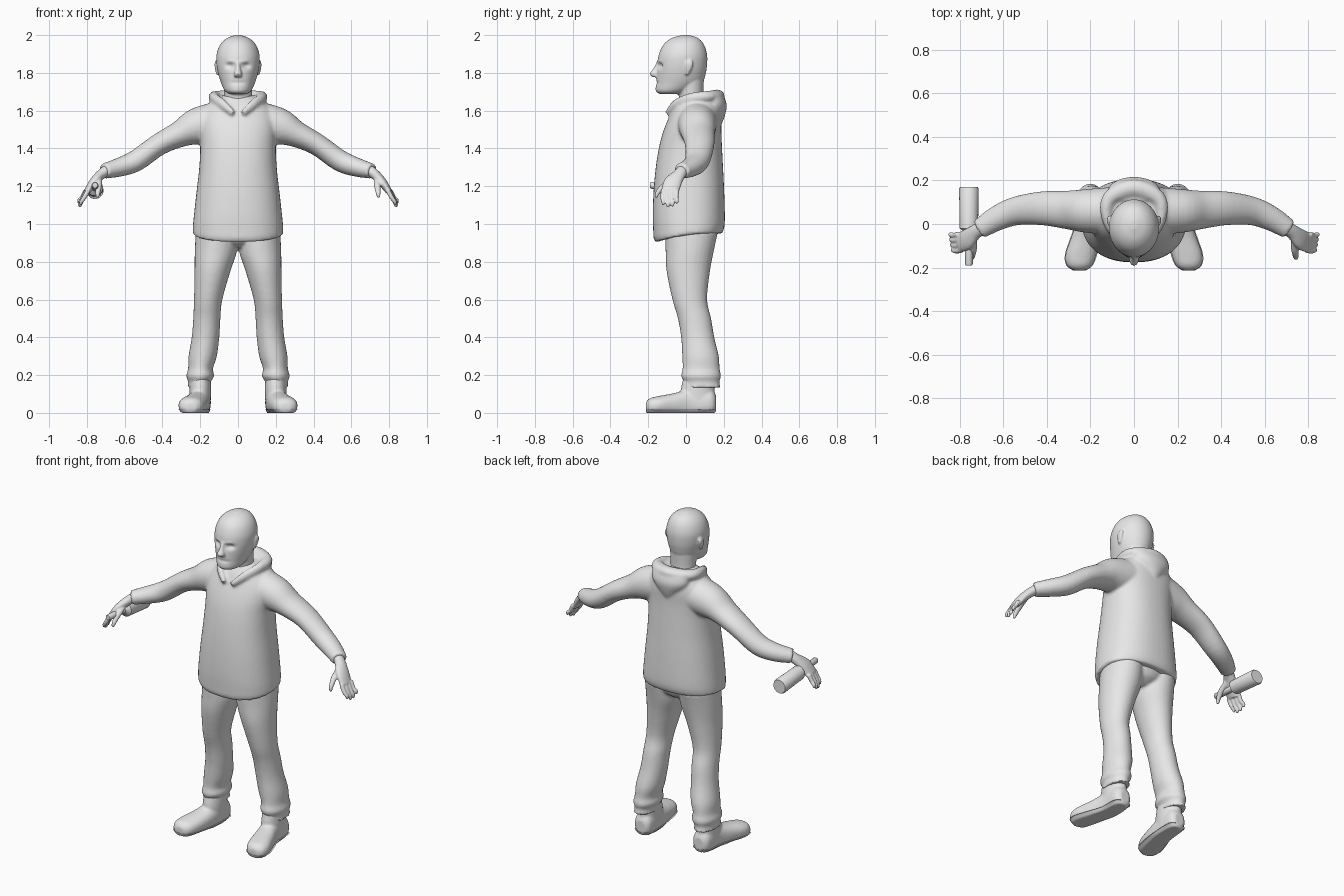
import bpy, bmesh, math
from mathutils import Vector

if "Cube" in bpy.data.objects:
    bpy.data.objects.remove(bpy.data.objects["Cube"])

grey = bpy.data.materials.new("plain grey")
grey.use_nodes = True
grey.diffuse_color = (0.8, 0.8, 0.8, 1)
grey.node_tree.nodes["Principled BSDF"].inputs["Base Color"].default_value = (0.8, 0.8, 0.8, 1)

X, Y, Z = Vector((1, 0, 0)), Vector((0, 1, 0)), Vector((0, 0, 1))


def spline(rows, steps):
    """Catmull-Rom through rows of numbers."""
    rows = [Vector(r) for r in rows]
    out = []
    for i in range(len(rows) - 1):
        p, q = rows[i], rows[i + 1]
        o, r = rows[max(i - 1, 0)], rows[min(i + 2, len(rows) - 1)]
        for k in range(steps):
            t = k / steps
            m, n = (q - o) / 2, (r - p) / 2
            d = q - p
            out.append(p + m * t + (d * 3 - m * 2 - n) * t ** 2 + (m + n - d * 2) * t ** 3)
    return out + [rows[-1]]


def loft(bm, rows, ref=Y, axis=None, side=1, tweak=None, steps=4, n=28, power=2):
    """Skin oval rings (x, y, z, width, depth); depth lies along ref, side=-1 mirrors."""
    rows = spline(rows, steps) if steps > 1 else [Vector(r) for r in rows]
    mid = [Vector(r[:3]) for r in rows]
    rings = []
    for i, row in enumerate(rows):
        t = axis or (mid[min(i + 1, len(mid) - 1)] - mid[max(i - 1, 0)]).normalized()
        v = (ref - t * ref.dot(t)).normalized()
        u = v.cross(t)
        ring = []
        for k in range(n):
            c, s = math.cos(math.tau * k / n), math.sin(math.tau * k / n)
            c, s = (math.copysign(abs(w) ** (2 / power), w) for w in (c, s))
            p = mid[i] + u * row[3] * s + v * row[4] * c
            if tweak:
                tweak(p)
            p.x *= side
            ring.append(bm.verts.new(p))
        rings.append(ring)
    faces = [bm.faces.new(rings[0]), bm.faces.new(rings[-1])]
    for a, b in zip(rings, rings[1:]):
        faces += [bm.faces.new((a[k - 1], a[k], b[k], b[k - 1])) for k in range(n)]
    bmesh.ops.recalc_face_normals(bm, faces=faces)


def finish(name, bm, voxel=None, smooth=4):
    mesh = bpy.data.meshes.new(name)
    bm.to_mesh(mesh)
    bm.free()
    mesh.materials.append(grey)
    mesh.shade_smooth()
    ob = bpy.data.objects.new(name, mesh)
    bpy.context.collection.objects.link(ob)
    if voxel:
        mod = ob.modifiers.new("fuse", "REMESH")
        mod.mode, mod.voxel_size, mod.use_smooth_shade = "VOXEL", voxel, True
        mod = ob.modifiers.new("soften", "SMOOTH")
        mod.factor, mod.iterations = 0.5, smooth
    return ob


# Jacket: torso, sleeves and folded hood fused together
def hem(p):
    if p.z < 0.99:
        p.z -= 0.05 * max(0, -p.y / 0.17)


bm = bmesh.new()
torso = [(.95, .015, .24, .175), (1, .015, .238, .19), (1.15, .015, .222, .188),
         (1.3, .018, .205, .178), (1.42, .025, .2, .165), (1.5, .035, .205, .152),
         (1.57, .05, .2, .138), (1.63, .06, .16, .12), (1.68, .065, .09, .09)]
loft(bm, [(0, y, z, a, b) for z, y, a, b in torso], axis=Z, tweak=hem, n=48, power=2.3)
sleeve = [(.1, .06, 1.54, .11, .11), (.22, .06, 1.515, .098, .1), (.31, .065, 1.475, .07, .088),
          (.42, .072, 1.42, .058, .078), (.54, .06, 1.335, .057, .066),
          (.63, .025, 1.3, .05, .057), (.71, -.025, 1.28, .04, .046)]
for side in (1, -1):
    loft(bm, sleeve, side=side)
half_collar = [(.025, -.1, 1.585, .012, .016), (.085, -.05, 1.635, .02, .026),
               (.125, .03, 1.665, .025, .03), (.11, .12, 1.675, .035, .03)]
collar = half_collar + [(0, .165, 1.68, .04, .032)]
collar += [(-r[0],) + r[1:] for r in reversed(half_collar)]
loft(bm, collar, ref=Z, n=16)
loft(bm, [(0, .165, 1.53, .02, .025), (0, .155, 1.57, .07, .05),
          (0, .15, 1.63, .12, .066), (0, .15, 1.69, .11, .045)], axis=Z)
finish("jacket", bm, 0.009)

# Trousers: two legs joined at the seat, with bunched cuffs
bm = bmesh.new()
leg = [(.115, .03, .96, .108, .14), (.117, .02, .86, .112, .128), (.135, .012, .75, .095, .115),
       (.158, .02, .6, .075, .092), (.165, .045, .5, .072, .088), (.172, .062, .4, .073, .088),
       (.187, .077, .3, .075, .097), (.198, .08, .235, .066, .098), (.2, .08, .195, .074, .106),
       (.204, .083, .165, .06, .094), (.205, .085, .135, .062, .098)]
for side in (1, -1):
    loft(bm, leg, axis=Z, side=side)
loft(bm, [(0, .02, .875, .07, .07), (0, .025, .91, .13, .12), (0, .03, .97, .2, .14)], axis=Z)
finish("trousers", bm, 0.009, 3)


# Shoes with flat soles
def ground(p):
    p.z = max(p.z, 0.008)


def flatten(p):
    p.z = min(max(p.z, 0), 0.018)


shoe = [(.198, .16, .05, .03, .04), (.2, .13, .055, .055, .07), (.203, .03, .05, .056, .078),
        (.222, -.06, .045, .066, .06), (.243, -.14, .04, .071, .05),
        (.25, -.19, .035, .058, .043), (.25, -.213, .03, .028, .025)]
ankle = [(.2, .065, .03, .055, .09), (.2, .062, .12, .057, .09), (.2, .075, .2, .055, .085)]
for side, label in ((1, "left"), (-1, "right")):
    bm = bmesh.new()
    loft(bm, shoe, ref=Z, axis=-Y, side=side, tweak=ground, power=2.3)
    loft(bm, ankle, axis=Z, side=side)
    finish(label + "_shoe", bm, 0.008, 3)
    bm = bmesh.new()
    loft(bm, [(x, y, z, a * 1.04, b) for x, y, z, a, b in shoe],
         ref=Z, axis=-Y, side=side, tweak=flatten, power=2.3)
    finish(label + "_sole", bm)


# Head: skull with eye sockets and mouth line, neck, nose, brow and ears
def face(p):
    if p.y < 0:
        p.y += .02 * math.exp(-((abs(p.x) - .042) / .022) ** 2 - ((p.z - 1.838) / .014) ** 2)
        p.y += .007 * math.exp(-(p.x / .04) ** 4 - ((p.z - 1.748) / .007) ** 2)


bm = bmesh.new()
skull = [(1.688, -.085, .045, .055), (1.705, -.07, .07, .09), (1.75, -.036, .091, .122),
         (1.8, -.025, .106, .13), (1.85, -.02, .114, .132), (1.9, -.016, .113, .127),
         (1.95, -.012, .094, .107), (1.983, -.006, .06, .072), (2, -.002, .015, .02)]
loft(bm, [(0, y, z, a, b) for z, y, a, b in skull], axis=Z, tweak=face, steps=8, n=72)
loft(bm, [(0, .04, 1.58, .08, .07), (0, .028, 1.67, .074, .065), (0, .02, 1.77, .08, .075)], axis=Z)
loft(bm, [(0, -.14, 1.86, .01, .015), (0, -.155, 1.82, .014, .02),
          (0, -.163, 1.795, .022, .03), (0, -.158, 1.778, .018, .02)], axis=Z, n=16)
for side in (1, -1):
    loft(bm, [(.008, -.143, 1.857, .008, .01), (.04, -.132, 1.863, .01, .012),
              (.075, -.105, 1.858, .007, .01)], side=side, n=12)
    loft(bm, [(.108, .005, 1.79, .007, .008), (.113, .012, 1.82, .009, .018),
              (.115, .018, 1.85, .009, .022), (.111, .018, 1.868, .006, .012)],
         axis=Z, side=side, n=16)
finish("head", bm, 0.006, 3)

# Hands: palm, four fingers and a thumb
palm = [(.68, -.01, 1.295, .03, .033), (.725, -.035, 1.262, .027, .034),
        (.765, -.07, 1.22, .024, .048), (.8, -.085, 1.17, .017, .046)]
thumb = [(.74, -.06, 1.24, .018, .022), (.738, -.115, 1.205, .016, .018),
         (.742, -.15, 1.165, .012, .013), (.745, -.158, 1.14, .007, .008)]
for side, label in ((1, "left"), (-1, "right")):
    bm = bmesh.new()
    loft(bm, palm, side=side, n=20)
    loft(bm, thumb, ref=X, side=side, n=12)
    for k in range(4):
        y, drop = -.12 + .024 * k, (.012, 0, .004, .02)[k]
        x = .792 + .004 * k
        loft(bm, [(x, y, 1.18, .013, .013), (x + .022, y - .004, 1.14, .012, .012),
                  (x + .038, y, 1.105 + drop, .01, .011), (x + .04, y, 1.088 + drop, .005, .006)],
             side=side, n=12)
    finish(label + "_hand", bm, 0.005, 2)

# Hand torch: slim grip stepping out to a wide barrel
bm = bmesh.new()
profile = [(-.19, .014), (-.183, .018), (-.04, .018), (-.02, .042), (.16, .045), (.17, .04)]
loft(bm, [(-.757, y, 1.19 - .08 * y, r, r) for y, r in profile], ref=Z, axis=Y, steps=1, n=24)
torch = finish("hand_torch", bm)
bpy.ops.object.select_all(action="DESELECT")
torch.select_set(True)
bpy.context.view_layer.objects.active = torch
bpy.ops.object.shade_smooth_by_angle(angle=math.radians(35))
